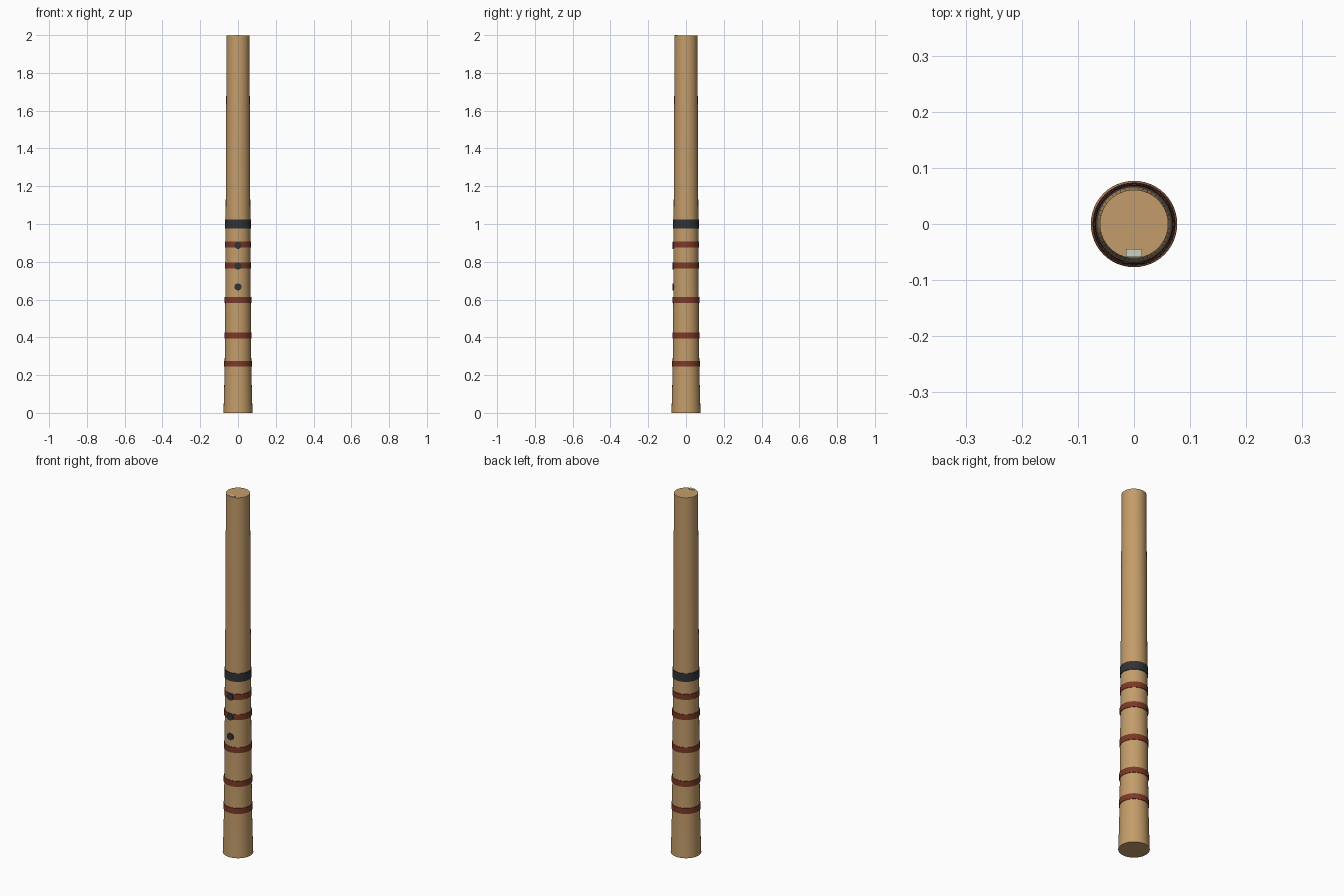
import bpy, bmesh, math

old = bpy.data.objects.get("Cube")
if old:
    bpy.data.objects.remove(old, do_unlink=True)


def material(name, rgb):
    m = bpy.data.materials.new(name)
    m.use_nodes = True
    m.diffuse_color = (*rgb, 1)
    bsdf = m.node_tree.nodes["Principled BSDF"]
    bsdf.inputs["Base Color"].default_value = (*rgb, 1)
    bsdf.inputs["Roughness"].default_value = 0.6
    return m


BAMBOO = material("bamboo", (0.55, 0.335, 0.145))
RED = material("red_brown_binding", (0.20, 0.04, 0.02))
DARK = material("dark_charcoal", (0.03, 0.033, 0.037))
PALE = material("pale_horn", (0.62, 0.62, 0.52))

# Flared tube outline: (radius, height)
PROFILE = [(0.077, 0), (0.0745, 0.08), (0.0715, 0.2), (0.070, 0.3), (0.0675, 0.6),
           (0.0655, 1.0), (0.0625, 1.6), (0.061, 1.997)]


def radius_at(z):
    for (r0, z0), (r1, z1) in zip(PROFILE, PROFILE[1:]):
        if z <= z1:
            return r0 + (r1 - r0) * (z - z0) / (z1 - z0)
    return PROFILE[-1][0]


def finish(name, bm, mat):
    bmesh.ops.recalc_face_normals(bm, faces=bm.faces)
    me = bpy.data.meshes.new(name)
    bm.to_mesh(me)
    bm.free()
    me.materials.append(mat)
    ob = bpy.data.objects.new(name, me)
    bpy.context.collection.objects.link(ob)
    bpy.ops.object.select_all(action="DESELECT")
    ob.select_set(True)
    bpy.context.view_layer.objects.active = ob
    bpy.ops.object.shade_smooth_by_angle(angle=math.radians(35))
    return ob


def lathe(name, profile, mat, closed=False, sides=48):
    """Revolve a profile; closed joins its ends, otherwise both ends are capped."""
    bm = bmesh.new()
    rings = [[bm.verts.new((r * math.cos(a), r * math.sin(a), z))
              for a in (math.tau * i / sides for i in range(sides))]
             for r, z in profile]
    pairs = list(zip(rings, rings[1:]))
    if closed:
        pairs.append((rings[-1], rings[0]))
    else:
        bm.faces.new(rings[0])
        bm.faces.new(rings[-1])
    for a, b in pairs:
        for i in range(sides):
            j = (i + 1) % sides
            bm.faces.new((a[i], a[j], b[j], b[i]))
    return finish(name, bm, mat)


def band(name, z, height, lift, mat):
    lo, hi = z - height / 2, z + height / 2
    r0, r1 = radius_at(lo), radius_at(hi)
    lathe(name, [(r0 - 0.004, lo), (r0 + lift, lo), (r1 + lift, hi), (r1 - 0.004, hi)],
          mat, closed=True)


# Bamboo tube
lathe("flute_body", PROFILE, BAMBOO)

# Centre joint and bindings
band("centre_joint", 1.0, 0.046, 0.0035, DARK)
for n, z in enumerate((0.26, 0.41, 0.597, 0.78, 0.892), 1):
    band(f"binding_{n}", z, 0.031, 0.003, RED)

# Finger holes on the front
for n, z in enumerate((0.667, 0.777, 0.887), 1):
    bm = bmesh.new()
    bmesh.ops.create_cone(bm, cap_ends=True, segments=16, radius1=0.019,
                          radius2=0.019, depth=0.009)
    ob = finish(f"finger_hole_{n}", bm, DARK)
    ob.rotation_euler.x = math.pi / 2
    ob.location = (0, -radius_at(z), z)

# Blowing edge inlay at the front of the top rim
bm = bmesh.new()
bmesh.ops.create_cube(bm, size=1)
bmesh.ops.scale(bm, vec=(0.029, 0.014, 0.008), verts=bm.verts)
ob = finish("mouth_inlay", bm, PALE)
ob.location = (0, -0.0515, 1.996)
